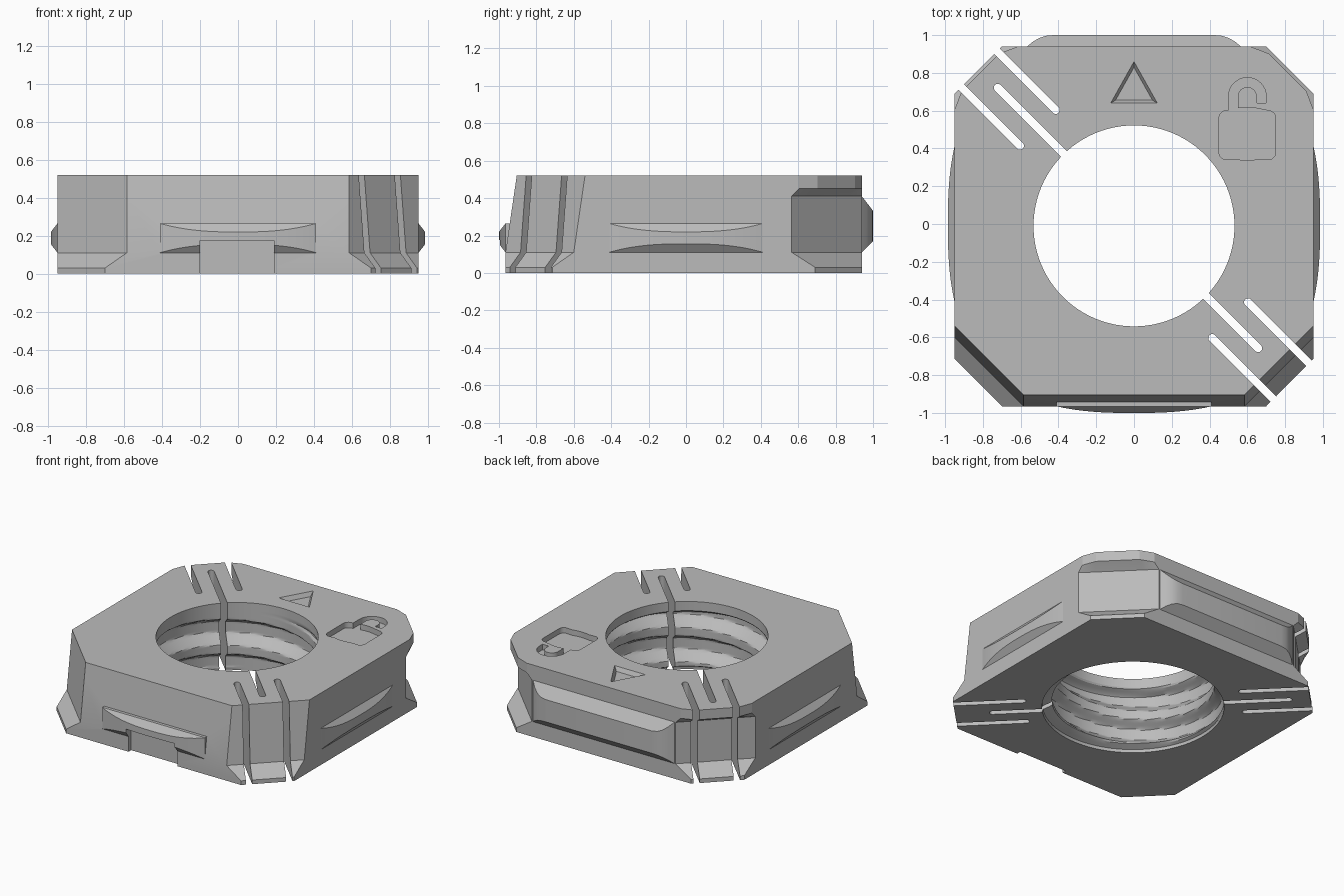
import bpy, bmesh, math
from mathutils import Matrix, Vector

scene_cube = bpy.data.objects.get("Cube")
if scene_cube:
    bpy.data.objects.remove(scene_cube, do_unlink=True)

grey = bpy.data.materials.new("plain grey")
grey.use_nodes = True
colour = (0.5, 0.5, 0.5, 1)
grey.diffuse_color = colour
grey.node_tree.nodes["Principled BSDF"].inputs["Base Color"].default_value = colour

HEIGHT = 0.52
HALF = 0.95
BACK = 0.94


def loft(name, rings):
    """Skin a stack of equally long point rings and cap both ends."""
    bm = bmesh.new()
    rows = [[bm.verts.new(p) for p in ring] for ring in rings]
    n = len(rows[0])
    for a, b in zip(rows, rows[1:]):
        for i in range(n):
            j = (i + 1) % n
            bm.faces.new((a[i], a[j], b[j], b[i]))
    bm.faces.new(rows[0][::-1])
    bm.faces.new(rows[-1])
    bmesh.ops.recalc_face_normals(bm, faces=bm.faces)
    mesh = bpy.data.meshes.new(name)
    bm.to_mesh(mesh)
    bm.free()
    mesh.materials.append(grey)
    obj = bpy.data.objects.new(name, mesh)
    bpy.context.collection.objects.link(obj)
    return obj


def prism(name, outline, z0, z1, inset=1.0):
    """Extrude an outline; inset scales the lower end about its centre."""
    mid = sum((Vector(p) for p in outline), Vector((0, 0))) / len(outline)
    low = [mid + (Vector(p) - mid) * inset for p in outline]
    return loft(name, [[(p[0], p[1], z0) for p in low],
                       [(p[0], p[1], z1) for p in outline]])


def combine(target, tool, operation):
    """Apply a boolean and remove the tool."""
    tool.hide_render = True
    mod = target.modifiers.new(operation, 'BOOLEAN')
    mod.operation, mod.solver, mod.object = operation, 'EXACT', tool
    bpy.context.view_layer.objects.active = target
    bpy.ops.object.modifier_apply(modifier=mod.name)
    bpy.data.objects.remove(tool, do_unlink=True)


def arc(cx, cy, r, start, end, steps=12):
    return [(cx + r * math.cos(math.radians(start + (end - start) * i / steps)),
             cy + r * math.sin(math.radians(start + (end - start) * i / steps)))
            for i in range(steps + 1)]


# Body: square block with leaning front and undercut corners
def body_ring(z, front_cut, back_cut, bulge=0.0):
    front = -0.965 + max(0, z - 0.11) * 0.06 / 0.41
    right = [(front_cut - HALF, front), (HALF - front_cut, front),
             (HALF, front + front_cut)]
    corner = []
    for t in (0, 0.2, 0.8, 1):
        push = bulge if 0 < t < 1 else 0
        corner.append((HALF - back_cut * t + push,
                       BACK - back_cut * (1 - t) + push))
    left = [(-x, y) for x, y in reversed(corner)]
    ring = right + corner + left + [(-HALF, front + front_cut)]
    return [(x, y, z) for x, y in ring]


body = loft("ring_body", [
    body_ring(0, 0.25, 0.25),
    body_ring(0.03, 0.25, 0.25),
    body_ring(0.11, 0.365, 0.375),
    body_ring(0.41, 0.365, 0.375),
    body_ring(0.45, 0.365, 0.335, 0.03),
    body_ring(HEIGHT, 0.365, 0.335, 0.03)])


# Bowed grip ridges on the front and both sides
def grip(name, angle, distance, rise):
    rings = []
    for i in range(25):
        t = i / 12 - 1
        d = rise * (1 - abs(t) ** 2.6) + 0.0005
        slope = 0.045 * d / rise
        section = [(-0.08, 0.11), (0, 0.11), (d, 0.11 + slope),
                   (d, 0.265 - slope), (0, 0.265), (-0.08, 0.265)]
        rings.append([(0.41 * t, -distance - out, z) for out, z in section])
    obj = loft(name, rings)
    obj.data.transform(Matrix.Rotation(math.radians(angle), 4, 'Z'))
    return obj


for name, angle, distance, rise in (("front_grip", 0, 0.965, 0.035),
                                    ("left_grip", 90, HALF, 0.035),
                                    ("right_grip", -90, HALF, 0.035)):
    combine(body, grip(name, angle, distance, rise), 'UNION')

# Back ridge with curved ends
rings = []
ends = [(0.565, 0.0), (0.535, 0.025), (0.50, 0.045), (0.465, 0.056), (0.42, 0.06)]
for x, d in [(-x, d) for x, d in ends] + ends[::-1]:
    d += 0.0005
    section = [(-0.05, 0.11), (0, 0.11), (d, 0.11 + d), (d, 0.41 - d * 1.3),
               (0, 0.41), (-0.05, 0.41)]
    rings.append([(x, BACK + out, z) for out, z in section])
combine(body, loft("back_ridge", rings), 'UNION')

# Front notch
combine(body, prism("notch_cutter", [(-0.2, -1.2), (0.19, -1.2),
                                     (0.19, -0.935), (-0.2, -0.935)],
                    -0.1, 0.175), 'DIFFERENCE')

# Flexure slots through two opposite corners
WIDTH = 0.021
for turn in (-45, 135):
    for offset, start, end in ((-0.134, 0.72, 1.4), (0, 0.3, 0.93 if turn < 0 else 1.02),
                               (0.134, 0.72, 1.4)):
        outline = arc(end, offset, WIDTH, -90, 90) + arc(start, offset, WIDTH, 90, 270)
        slot = prism("slot_cutter", outline, -0.1, HEIGHT + 0.1)
        slot.data.transform(Matrix.Rotation(math.radians(turn), 4, 'Z'))
        combine(body, slot, 'DIFFERENCE')


# Threaded bore
def bore_radius(z, theta):
    if z > 0.45:
        return 0.532
    u = ((0.40 - z) / 0.25 + (theta - math.radians(135)) / math.tau) % 1
    groove = max(0, min(1, u / 0.16, (0.74 - u) / 0.26))
    if z < 0.05:
        groove = max(groove, min(1, (0.05 - z) / 0.03))
    return 0.532 + 0.065 * groove * min(1, (0.45 - z) / 0.03)


SIDES, ROWS = 96, 54
levels = [-0.02 + (HEIGHT + 0.04) * i / ROWS for i in range(ROWS + 1)]
angles = [math.tau * i / SIDES for i in range(SIDES)]
bore = loft("bore_cutter", [[(bore_radius(z, a) * math.cos(a),
                              bore_radius(z, a) * math.sin(a) - 0.01, z)
                             for a in angles] for z in levels])
combine(body, bore, 'DIFFERENCE')

# Recessed triangle marker
combine(body, prism("triangle_cutter", [(0, 0.87), (-0.132, 0.635), (0.132, 0.635)],
                    HEIGHT - 0.03, HEIGHT + 0.01, 0.74), 'DIFFERENCE')

# Recessed open padlock symbol
FLOOR = HEIGHT - 0.04
case = (arc(0.49, 0.38, 0.04, 180, 250, 5) + arc(0.60, 0.58, 0.243, 255, 285, 6)
        + arc(0.71, 0.38, 0.04, 290, 360, 5) + arc(0.71, 0.56, 0.04, 0, 70, 5)
        + arc(0.60, 0.375, 0.243, 75, 105, 6) + arc(0.49, 0.56, 0.04, 110, 180, 5))
shackle = ([(0.50, 0.595)] + arc(0.60, 0.675, 0.10, 180, 0, 16) + [(0.70, 0.64)]
           + [(0.65, 0.64)] + arc(0.60, 0.675, 0.05, 0, 180, 16) + [(0.55, 0.605)])
for name, outline in (("padlock_case_cutter", case), ("padlock_shackle_cutter", shackle)):
    combine(body, prism(name, outline, FLOOR, HEIGHT + 0.05), 'DIFFERENCE')

bpy.ops.object.select_all(action='DESELECT')
body.select_set(True)
bpy.context.view_layer.objects.active = body
bpy.ops.object.shade_smooth_by_angle(angle=math.radians(20))
